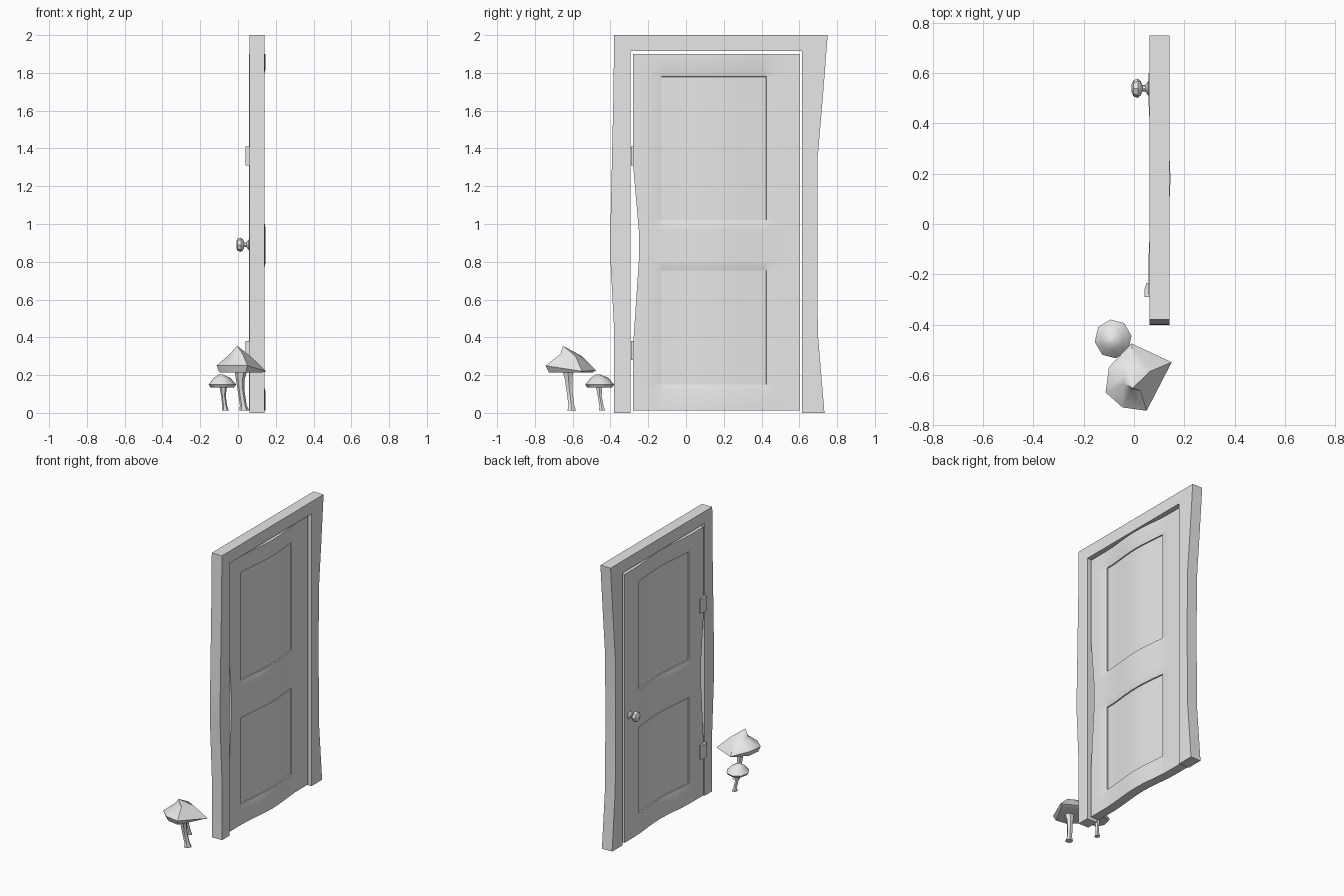
import bpy, bmesh, math
from mathutils import Vector

if "Cube" in bpy.data.objects:
    bpy.data.objects.remove(bpy.data.objects["Cube"], do_unlink=True)

# One plain colour for everything
grey = bpy.data.materials.new("light_grey")
grey.use_nodes = True
GREY = (0.8, 0.8, 0.8, 1)
grey.diffuse_color = GREY
grey.node_tree.nodes["Principled BSDF"].inputs["Base Color"].default_value = GREY


def finish(name, bm, angle=30):
    bmesh.ops.remove_doubles(bm, verts=bm.verts, dist=0.0001)
    bmesh.ops.recalc_face_normals(bm, faces=bm.faces)
    mesh = bpy.data.meshes.new(name)
    bm.to_mesh(mesh)
    bm.free()
    mesh.materials.append(grey)
    ob = bpy.data.objects.new(name, mesh)
    bpy.context.scene.collection.objects.link(ob)
    bpy.ops.object.select_all(action='DESELECT')
    ob.select_set(True)
    bpy.context.view_layer.objects.active = ob
    bpy.ops.object.shade_smooth_by_angle(angle=math.radians(angle))
    return ob


def loft(name, rings, angle=30):
    """Skin a stack of equal-sized rings and cap both ends."""
    bm = bmesh.new()
    vs = [[bm.verts.new(p) for p in ring] for ring in rings]
    n = len(vs[0])
    for a, b in zip(vs, vs[1:]):
        for i in range(n):
            j = (i + 1) % n
            bm.faces.new((a[i], a[j], b[j], b[i]))
    bm.faces.new(vs[0])
    bm.faces.new(vs[-1])
    return finish(name, bm, angle)


def interp(table, t):
    for (t0, v0), (t1, v1) in zip(table, table[1:]):
        if t <= t1:
            return v0 + (v1 - v0) * (t - t0) / (t1 - t0)
    return table[-1][1]


# Door frame: a crooked arch of square timber
left_outer = [(-0.38, 0), (-0.38, 0.43), (-0.402, 0.85), (-0.4, 0.98), (-0.385, 1.65), (-0.38, 2)]
right_outer = [(0.75, 2), (0.725, 1.68), (0.697, 1.35), (0.695, 0.9), (0.698, 0.42), (0.733, 0)]
inner = [(0.615, 0), (0.615, 1.915), (-0.295, 1.915), (-0.295, 0)]
outline = left_outer + right_outer + inner
loft("door_frame", [[(x, y, z) for y, z in outline] for x in (0.062, 0.141)])

# Door slab: a warped grid with stepped panels sunk into both faces
P_Y = (-0.13, 0.425)
PANELS = [(0.15, 0.755), (1.02, 1.78)]
BEVEL, SLOPE, STEP, LIP = 0.036, 0.008, 0.008, 0.001
hinge_edge = [(0, -0.28), (0.36, -0.28), (0.8, -0.25), (0.97, -0.25), (1.31, -0.28), (2, -0.28)]


def sink(y, z):
    depth = 0
    for z0, z1 in PANELS:
        inside = min(y - P_Y[0], P_Y[1] - y, z - z0, z1 - z)
        if inside >= LIP / 2:
            depth = SLOPE + STEP
        elif inside > -BEVEL:
            depth = SLOPE * (inside + BEVEL) / BEVEL
    return depth


def warp(y):
    d = min(abs(y - 0.18) / 0.32, 1)
    return 0.011 * (1 + math.cos(math.pi * d))


def splits(lo, hi):
    return [lo - BEVEL, lo, lo + LIP, hi - LIP, hi, hi + BEVEL]


ys = sorted([-0.28, -0.22, 0.51, 0.6] + splits(*P_Y) + [0.06 * i - 0.06 for i in range(8)])
zs = sorted([0.012, 0.36, 0.8, 0.97, 1.31, 1.9] + [z for p in PANELS for z in splits(*p)])
bm = bmesh.new()
sides = []
for base, sign in ((0.058, 1), (0.123, -1)):
    grid = [[bm.verts.new((base + warp(y) + sign * sink(y, z),
                           interp(hinge_edge, z) if y == ys[0] else y, z))
             for z in zs] for y in ys]
    for a, b in zip(grid, grid[1:]):
        for k in range(len(zs) - 1):
            bm.faces.new((a[k], b[k], b[k + 1], a[k + 1]))
    rim = ([c[0] for c in grid] + grid[-1][1:]
           + [c[-1] for c in grid[-2::-1]] + grid[0][-2:0:-1])
    sides.append(rim)
for i in range(len(sides[0])):
    j = (i + 1) % len(sides[0])
    bm.faces.new((sides[0][i], sides[0][j], sides[1][j], sides[1][i]))
finish("door", bm, 20)

# Hinges
hinge = [(0.068, -0.235), (0.05, -0.235), (0.041, -0.262), (0.041, -0.29), (0.068, -0.29)]
for name, z in (("lower_hinge", 0.28), ("upper_hinge", 1.31)):
    loft(name, [[(x, y, h) for x, y in hinge] for h in (z, z + 0.1)])

# Door knob, turned about the x axis
knob = [(0.066, 0.032), (0.056, 0.028), (0.046, 0.013), (0.033, 0.013),
        (0.027, 0.028), (0.015, 0.038), (-0.002, 0.032), (-0.009, 0.017)]
loft("door_knob", [[(x, 0.54 + r * math.cos(math.tau * i / 8), 0.89 + r * math.sin(math.tau * i / 8))
                    for i in range(8)] for x, r in knob])


# Mushrooms: faceted caps on bent stems
def mushroom(name, rim, layers, base, stem):
    mid = sum((Vector(p) for p in rim), Vector()) / len(rim)
    rings = [[(mid.x + (x - mid.x) * 0.86, mid.y + (y - mid.y) * 0.86, base) for x, y, z in rim],
             [Vector(p) for p in rim]]
    for t, centre in layers:
        rings.append([Vector(centre) + (Vector(p) - mid) * t for p in rim])
    loft(name + "_cap", rings, 40)
    loft(name + "_stem", [[(x + r * math.cos(math.tau * i / 6), y + r * math.sin(math.tau * i / 6), z)
                           for i in range(6)] for x, y, z, r in stem], 40)


mushroom("large_mushroom",
         [(-0.01, -0.475, 0.225), (0.15, -0.55, 0.22), (0.05, -0.743, 0.25),
          (-0.045, -0.73, 0.25), (-0.113, -0.67, 0.25), (-0.1, -0.57, 0.25)],
         [(0.4, (0, -0.615, 0.31)), (0.03, (-0.005, -0.65, 0.352))], 0.214,
         [(0.033, -0.605, 0.012, 0.026), (0.028, -0.607, 0.04, 0.018), (0.016, -0.617, 0.12, 0.018),
          (0.012, -0.622, 0.18, 0.023), (0.015, -0.625, 0.22, 0.033)])
small_rim = [(-0.083 + 0.074 * math.cos(a), -0.457 + 0.078 * math.sin(a), 0.15)
             for a in [math.tau * (i + 0.2) / 8 for i in range(8)]]
mushroom("small_mushroom", small_rim,
         [(0.6, (-0.085, -0.458, 0.185)), (0.15, (-0.09, -0.465, 0.203))], 0.135,
         [(-0.067, -0.445, 0.012, 0.019), (-0.07, -0.447, 0.035, 0.013), (-0.077, -0.457, 0.09, 0.012),
          (-0.078, -0.46, 0.14, 0.02)])
